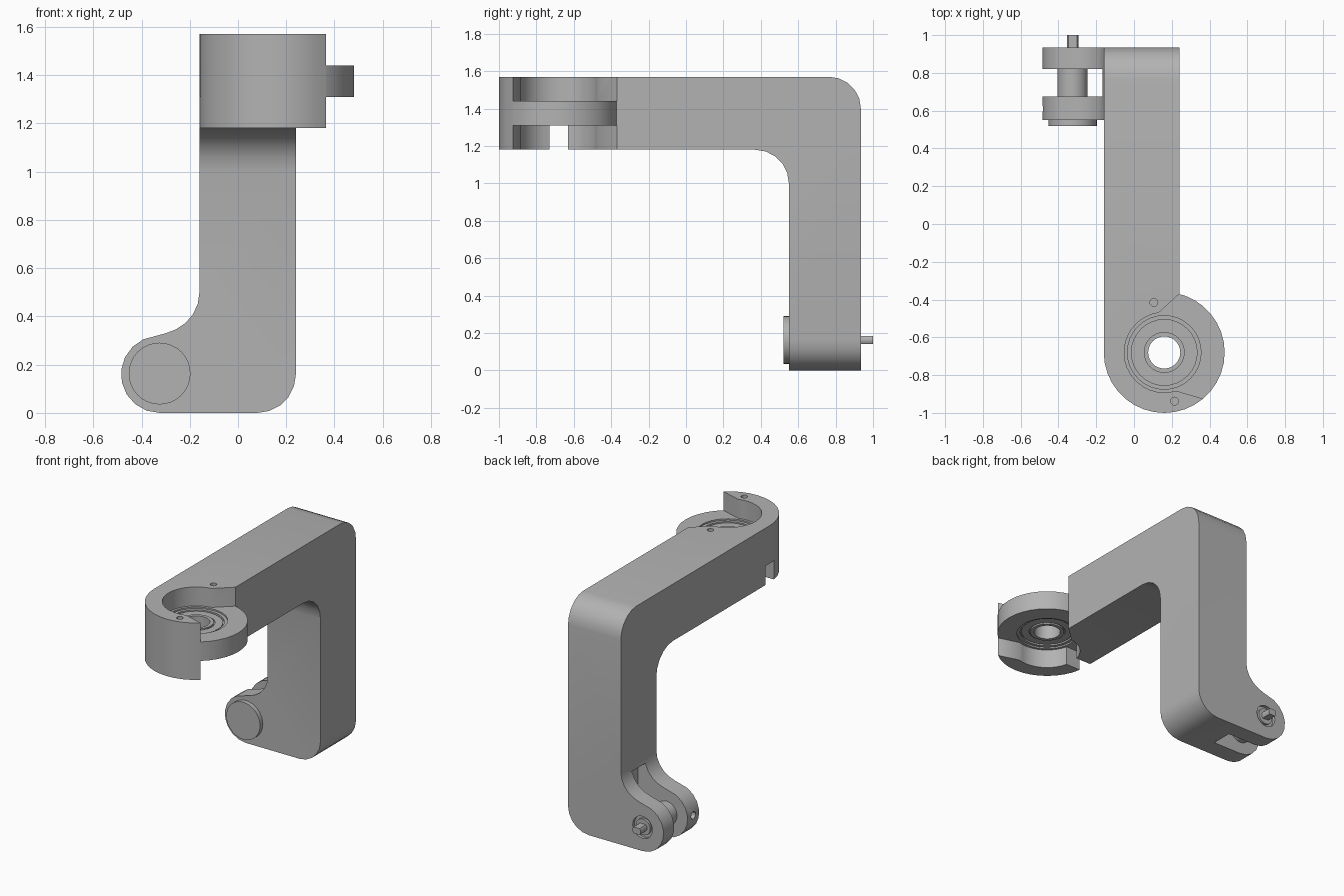
import bpy, bmesh, math
from mathutils import Vector

if "Cube" in bpy.data.objects:
    bpy.data.objects.remove(bpy.data.objects["Cube"])

grey = bpy.data.materials.new("plain grey")
grey.diffuse_color = (0.45, 0.45, 0.45, 1)
grey.use_nodes = True
grey.node_tree.nodes["Principled BSDF"].inputs["Base Color"].default_value = grey.diffuse_color


def arc(cx, cy, r, a0, a1, n):
    """Points on an arc, angles in degrees."""
    return [(cx + r * math.cos(math.radians(a0 + (a1 - a0) * i / n)),
             cy + r * math.sin(math.radians(a0 + (a1 - a0) * i / n))) for i in range(n + 1)]


def circle(cx, cy, r, n=32):
    return arc(cx, cy, r, 0, 360, n)[:-1]


def make(name, bm):
    bmesh.ops.recalc_face_normals(bm, faces=bm.faces[:])
    me = bpy.data.meshes.new(name)
    bm.to_mesh(me)
    bm.free()
    me.materials.append(grey)
    ob = bpy.data.objects.new(name, me)
    bpy.context.collection.objects.link(ob)
    return ob


def extrude(name, pts, axis, lo, hi):
    """Prism from a 2D outline: axis x uses (y,z), y uses (x,z), z uses (x,y)."""
    put = {"x": lambda a, b, d: (d, a, b), "y": lambda a, b, d: (a, d, b),
           "z": lambda a, b, d: (a, b, d)}[axis]
    bm = bmesh.new()
    base = [bm.verts.new(put(a, b, lo)) for a, b in pts]
    top = [bm.verts.new(put(a, b, hi)) for a, b in pts]
    bm.faces.new(base)
    bm.faces.new(top)
    for i in range(len(pts)):
        j = (i + 1) % len(pts)
        bm.faces.new((base[i], base[j], top[j], top[i]))
    return make(name, bm)


def rect(a0, b0, a1, b1):
    return [(a0, b0), (a1, b0), (a1, b1), (a0, b1)]


def boolean(ob, other, op):
    m = ob.modifiers.new("cut", "BOOLEAN")
    m.operation, m.solver, m.object = op, "EXACT", other
    bpy.context.view_layer.objects.active = ob
    bpy.ops.object.modifier_apply(modifier=m.name)
    bpy.data.objects.remove(other)


def lathe(name, profile, cx, cy, n=32):
    """Closed (radius, z) profile turned around a vertical axis."""
    bm = bmesh.new()
    rings = [[bm.verts.new((cx + r * math.cos(math.tau * k / n),
                            cy + r * math.sin(math.tau * k / n), z)) for r, z in profile]
             for k in range(n)]
    for k in range(n):
        a, b = rings[k], rings[(k + 1) % n]
        for i in range(len(profile)):
            j = (i + 1) % len(profile)
            bm.faces.new((a[i], a[j], b[j], b[i]))
    return make(name, bm)


HX, HY, HR = 0.16, -0.68, 0.32      # bearing housing centre and radius
PX, PZ = -0.325, 0.163              # hinge pin centre

# Bent arm: side outline trimmed by the front outline with the rounded foot
side = ([(HY, 1.18)] + arc(0.37, 1.0, 0.18, 90, 0, 5) + [(0.55, 0), (0.935, 0)]
        + arc(0.765, 1.4, 0.17, 0, 90, 5) + [(HY, 1.57)])
front = ([(0.24, 1.7), (-0.16, 1.7)] + arc(-0.33, 0.5, 0.17, 0, -65, 4) + [(-0.30, 0.33)]
         + arc(PX, 0.16, 0.16, 115, 270, 8) + arc(0.08, 0.16, 0.16, 270, 360, 5))
arm = extrude("arm", side, "x", -0.7, 0.7)
boolean(arm, extrude("front_trim", front, "y", -2, 2), "INTERSECT")

# Bearing housing at the arm end
boolean(arm, extrude("housing", circle(HX, HY, HR, 36), "z", 1.18, 1.57), "UNION")

# Pockets above and below the middle disc, open to the right
pocket = ([(0.6, -0.3), (0.25, -0.36), (0.24, -0.37)] + arc(HX, HY, 0.212, 98, 287, 20)
          + [(0.365, -0.925), (0.6, -1.1)])
for z0, z1 in ((1.44, 1.7), (1.0, 1.31)):
    boolean(arm, extrude("pocket", pocket, "z", z0, z1), "DIFFERENCE")

# Notch in the lower wall, bearing seat and screw holes
boolean(arm, extrude("notch", rect(-0.3, -0.73, 0.1, -0.63), "z", 1.0, 1.31), "DIFFERENCE")
boolean(arm, extrude("seat", circle(HX, HY, 0.195), "z", 1.0, 1.7), "DIFFERENCE")
for x, y in ((0.105, -0.415), (0.215, -0.938)):
    boolean(arm, extrude("screw_hole", circle(x, y, 0.021, 12), "z", 1.5, 1.7), "DIFFERENCE")

# Fork slot in the foot, locking screw hole and recess around the rear pin end
boolean(arm, extrude("slot", rect(-0.7, 0.675, -0.11, 0.82), "z", -0.2, 0.46), "DIFFERENCE")
boolean(arm, extrude("lock_hole", circle(0.61, PZ, 0.025, 12), "x", -0.7, -0.42), "DIFFERENCE")
boolean(arm, extrude("pin_recess", circle(PX, PZ, 0.075, 24), "y", 0.915, 1.1), "DIFFERENCE")

# Bearing with inner ring, shield and outer ring separated by grooves
steps = [(0.085, 0.055), (0.108, 0.055), (0.108, 0.043), (0.116, 0.043), (0.116, 0.05),
         (0.166, 0.05), (0.166, 0.043), (0.174, 0.043), (0.174, 0.055), (0.196, 0.055)]
bearing = lathe("bearing", [(r, 1.375 + z) for r, z in steps]
                + [(r, 1.375 - z) for r, z in reversed(steps)], HX, HY)

# Hinge pin: head, shaft, rear collar and flattened tip
head = extrude("pin_head", circle(PX, PZ, 0.128), "y", 0.52, 0.555)
shaft = extrude("pin_shaft", circle(PX, PZ, 0.08), "y", 0.67, 0.825)
collar = extrude("pin_collar", circle(PX, PZ, 0.055, 24), "y", 0.91, 0.93)
flat = math.degrees(math.asin(0.7))
tip = extrude("pin_tip", arc(PX, PZ, 0.031, -flat, flat, 4)
              + arc(PX, PZ, 0.031, 180 - flat, 180 + flat, 4), "y", 0.91, 1.0)

# Smooth rounded surfaces, keep hard edges
for ob in (arm, bearing, head, shaft, collar, tip):
    bpy.ops.object.select_all(action="DESELECT")
    ob.select_set(True)
    bpy.context.view_layer.objects.active = ob
    bpy.ops.object.shade_smooth_by_angle(angle=math.radians(30))
